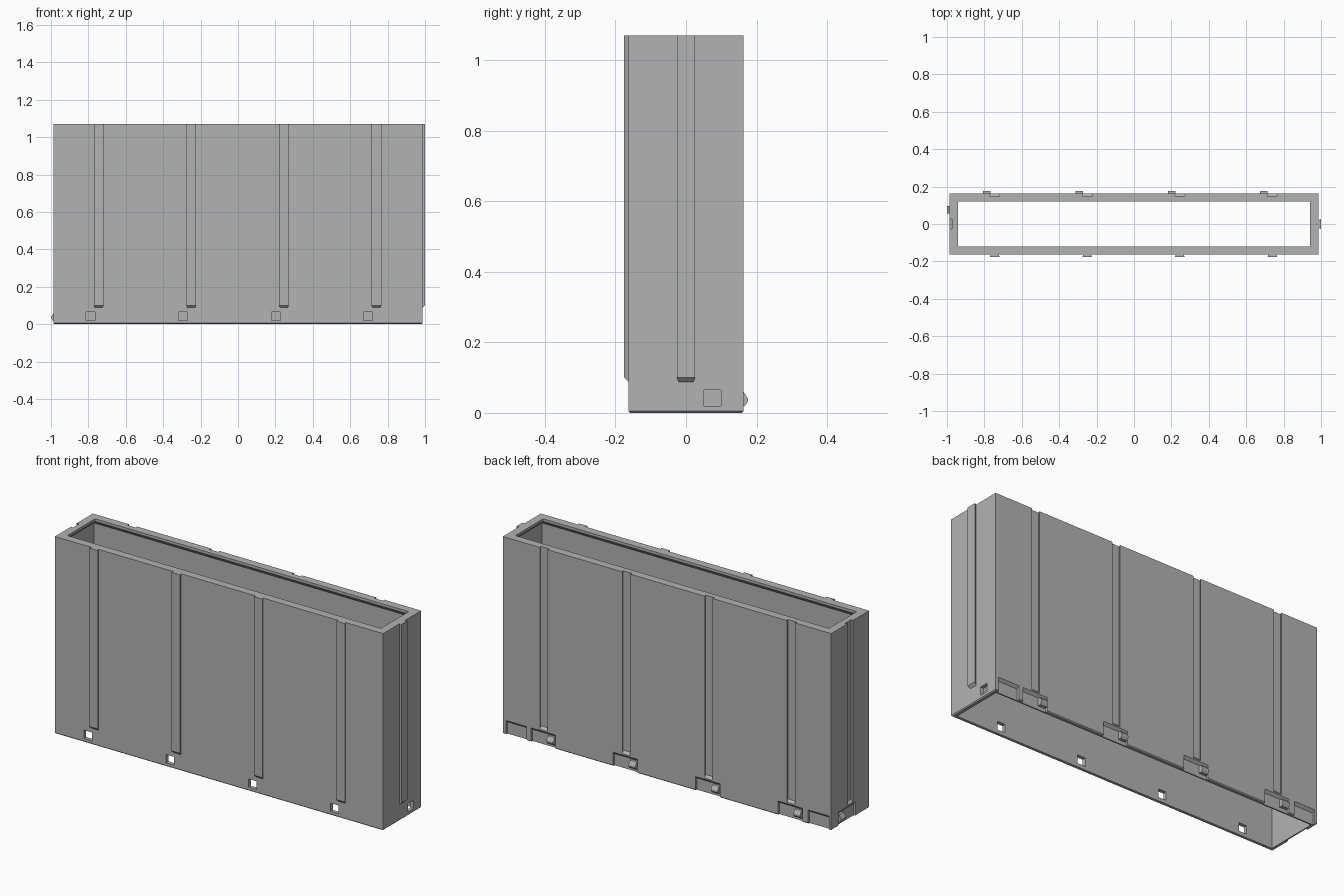
import bpy, bmesh

if "Cube" in bpy.data.objects:
    bpy.data.objects.remove(bpy.data.objects["Cube"], do_unlink=True)

HX, HY, TOP = 0.986, 0.163, 1.07      # outer half sizes and height
WALL, LIP, DEPTH = 0.02, 0.044, 0.013
RIB_X = (-0.745, -0.25, 0.245, 0.74)  # rail positions along the long walls
CLIP_X = (-0.788, -0.293, 0.202, 0.695)
CLIP_Y = 0.075

grey = bpy.data.materials.new("plain_grey")
grey.use_nodes = True
colour = (0.45, 0.45, 0.45, 1)
grey.diffuse_color = colour
grey.node_tree.nodes["Principled BSDF"].inputs["Base Color"].default_value = colour

# Map (along wall, outward from wall, height) to world space
WALLS = {
    "front": lambda u, d, z: (u, -HY - d, z),
    "back": lambda u, d, z: (u, HY + d, z),
    "left": lambda u, d, z: (HX + d, u, z),
    "right": lambda u, d, z: (-HX - d, u, z),
}


def loft(bm, rings, closed=False):
    """Skin matching rings; cap the ends unless the loop closes on itself."""
    loops = [[bm.verts.new(p) for p in ring] for ring in rings]
    pairs = list(zip(loops, loops[1:]))
    if closed:
        pairs.append((loops[-1], loops[0]))
    else:
        bm.faces.new(loops[0])
        bm.faces.new(loops[-1])
    for a, b in pairs:
        for i in range(len(a)):
            j = (i + 1) % len(a)
            bm.faces.new((a[i], a[j], b[j], b[i]))


def finish(name, bm):
    bmesh.ops.recalc_face_normals(bm, faces=bm.faces)
    mesh = bpy.data.meshes.new(name)
    bm.to_mesh(mesh)
    bm.free()
    mesh.materials.append(grey)
    obj = bpy.data.objects.new(name, mesh)
    bpy.context.collection.objects.link(obj)
    return obj


def rail(bm, wall, u, section, foot, slope, top):
    """Vertical dovetail bar with a sloped foot; section is (half width, outward)."""
    (w0, d0), (w1, d1) = section
    pts = [(u - w0, d0), (u + w0, d0), (u + w1, d1), (u - w1, d1)]
    put = WALLS[wall]
    loft(bm, [[put(a, d, foot + slope * d) for a, d in pts],
              [put(a, d, top) for a, d in pts]])


def bar(bm, wall, u0, u1, profile):
    """Extrude an (outward, height) profile along a wall."""
    put = WALLS[wall]
    loft(bm, [[put(u, d, z) for d, z in profile] for u in (u0, u1)])


# Open sleeve: thin walls, inner lip with sloped underside, bevelled bottom edge
def rect(inset, z):
    x, y = HX - inset, HY - inset
    return [(-x, -y, z), (x, -y, z), (x, y, z), (-x, y, z)]


bm = bmesh.new()
ledge = TOP - 0.014
loft(bm, [rect(0.005, 0), rect(0, 0.005), rect(0, TOP), rect(LIP, TOP),
          rect(LIP, ledge), rect(WALL, ledge - LIP + WALL), rect(WALL, 0)], closed=True)
sleeve = finish("sleeve", bm)

# Cutter: rail grooves, clip pockets and catch holes
cut = bmesh.new()
groove = ((0.022, 0.002), (0.028, -DEPTH))
pocket = [(0.01, -0.01), (-DEPTH, -0.01), (-DEPTH, 0.076 - DEPTH), (0.01, 0.086)]
hole = [(-0.03, 0.02), (0.01, 0.02), (0.01, 0.065), (-0.03, 0.065)]
for x in RIB_X:
    rail(cut, "back", x, groove, 0.083, -1, TOP + 0.05)
rail(cut, "right", 0, groove, 0.083, -1, TOP + 0.05)
for x in CLIP_X:
    bar(cut, "back", x - 0.026, x + 0.122, pocket)
    bar(cut, "front", x - 0.024, x + 0.024, hole)
bar(cut, "left", CLIP_Y - 0.024, CLIP_Y + 0.024, hole)
bar(cut, "right", CLIP_Y - 0.122, CLIP_Y + 0.026, pocket)
for x in (-0.91, 0.905):
    bar(cut, "back", x - 0.062, x + 0.062, pocket)
cutter = finish("cutter", cut)
cutter.hide_render = True

mod = sleeve.modifiers.new("cuts", "BOOLEAN")
mod.operation, mod.solver, mod.object = "DIFFERENCE", "EXACT", cutter
mesh = bpy.data.meshes.new_from_object(
    sleeve.evaluated_get(bpy.context.evaluated_depsgraph_get()))
sleeve.modifiers.clear()
sleeve.data = mesh
bpy.data.objects.remove(cutter, do_unlink=True)

# Dovetail ribs on the front and left walls
rib = ((0.02, -0.002), (0.026, DEPTH))
ribs = bmesh.new()
for x in RIB_X:
    rail(ribs, "front", x, rib, 0.088, 1, TOP)
rail(ribs, "left", 0, rib, 0.088, 1, TOP)
finish("ribs", ribs)

# Snap clips in the back and right pockets
clip = [(-0.015, 0.02), (0.004, 0.02), (0.0125, 0.033),
        (0.0125, 0.04), (0, 0.06), (-0.015, 0.06)]
clips = bmesh.new()
for x in CLIP_X:
    bar(clips, "back", x - 0.02, x + 0.02, clip)
bar(clips, "right", CLIP_Y - 0.02, CLIP_Y + 0.02, clip)
finish("clips", clips)
